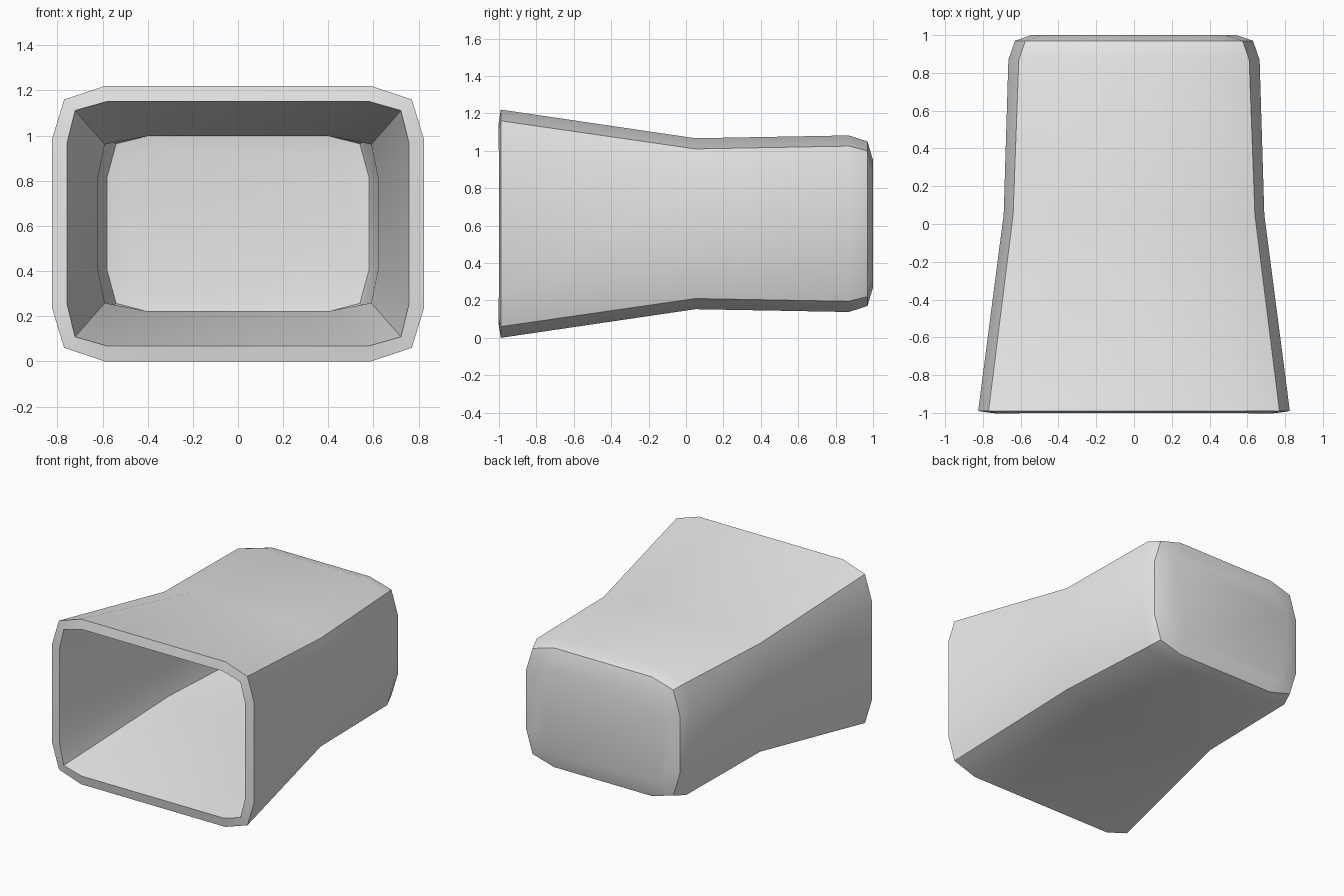
import bpy
import bmesh

cube = bpy.data.objects.get("Cube")
if cube:
    bpy.data.objects.remove(cube, do_unlink=True)

WALL = 0.07
MID_Z = 0.61

# Each section: y, side (x, z), corner (x, z), top (x, z), as half sizes
SECTIONS = [
    (-0.99, (0.825, 0.37), (0.77, 0.55), (0.59, 0.61)),
    (0.05, (0.69, 0.21), (0.64, 0.40), (0.41, 0.457)),
    (0.87, (0.665, 0.21), (0.61, 0.415), (0.41, 0.472)),
    (0.97, (0.63, 0.21), (0.575, 0.39), (0.40, 0.44)),
    (1.00, (0.54, 0.20), (0.48, 0.30), (0.40, 0.34)),
]


def add_ring(bm, y, quarter):
    """Mirror one quarter of a section into a closed ring."""
    ring = []
    for sx, sz, step in ((1, 1, 1), (-1, 1, -1), (-1, -1, 1), (1, -1, -1)):
        for x, z in quarter[::step]:
            ring.append(bm.verts.new((sx * x, y, MID_Z + sz * z)))
    return ring


# Grey material
grey = bpy.data.materials.new("light_grey")
grey.use_nodes = True
colour = (0.8, 0.8, 0.8, 1)
grey.diffuse_color = colour
grey.node_tree.nodes["Principled BSDF"].inputs["Base Color"].default_value = colour

# Outer skin, open at the front and capped at the back
bm = bmesh.new()
rings = [add_ring(bm, y, quarter) for y, *quarter in SECTIONS]
for a, b in zip(rings, rings[1:]):
    for i in range(len(a)):
        j = (i + 1) % len(a)
        bm.faces.new((a[i], a[j], b[j], b[i]))
bm.faces.new(rings[-1])
bmesh.ops.recalc_face_normals(bm, faces=bm.faces)
mesh = bpy.data.meshes.new("hollow_housing")
bm.to_mesh(mesh)
bm.free()
mesh.materials.append(grey)

housing = bpy.data.objects.new("hollow_housing", mesh)
bpy.context.collection.objects.link(housing)
bpy.ops.object.select_all(action="DESELECT")
housing.select_set(True)
bpy.context.view_layer.objects.active = housing

# Wall thickness, grown inwards
shell = housing.modifiers.new("wall", "SOLIDIFY")
shell.thickness = WALL
shell.offset = -1
bpy.ops.object.modifier_apply(modifier=shell.name)
bpy.ops.object.shade_smooth_by_angle(angle=0.6)
